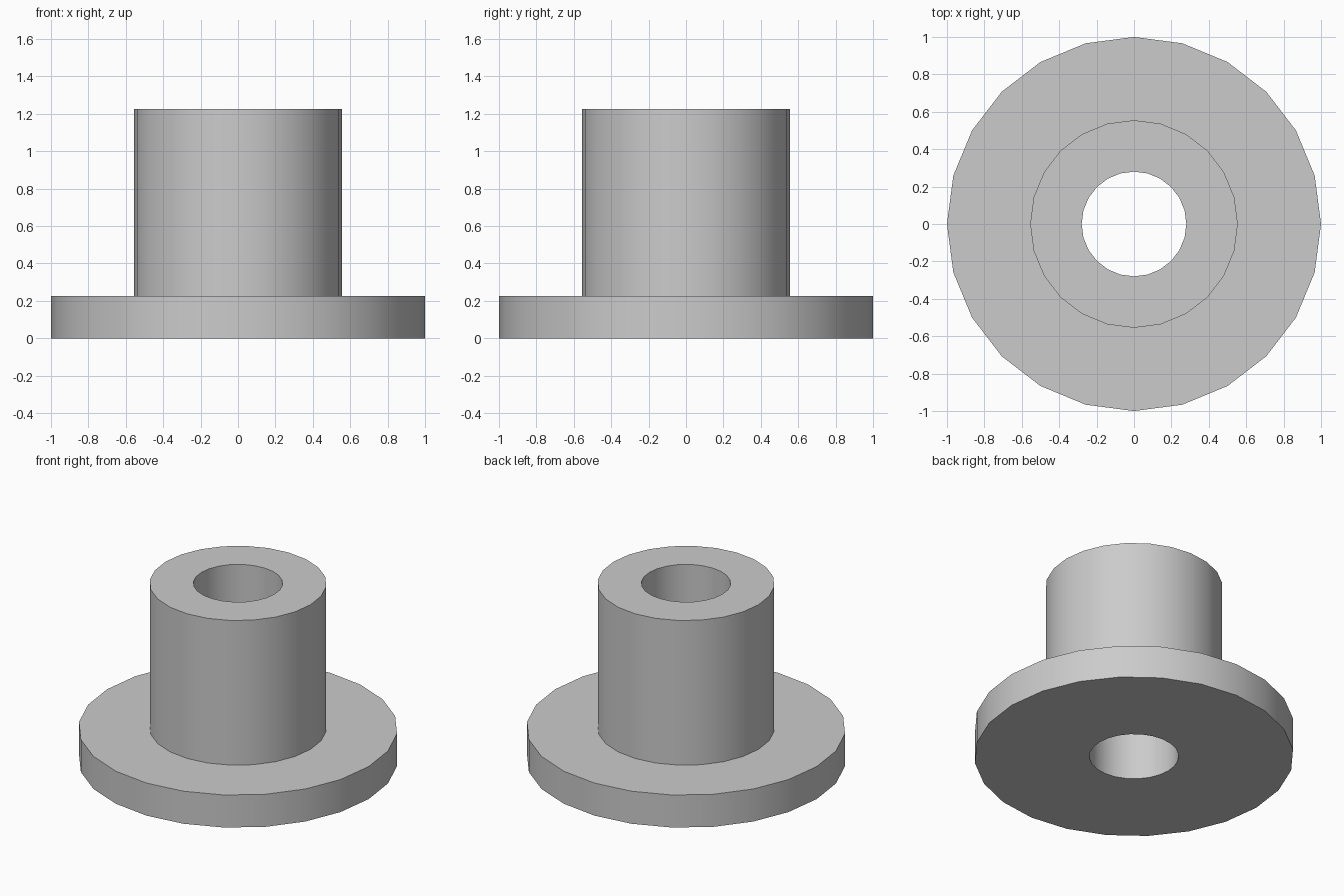
import bpy
import bmesh
import math

SIDES = 24
FLANGE_R, SLEEVE_R, BORE_R = 1.0, 0.555, 0.28
FLANGE_H, TOTAL_H = 0.225, 1.225

cube = bpy.data.objects.get("Cube")
if cube:
    bpy.data.objects.remove(cube, do_unlink=True)

# Plain grey material
grey = bpy.data.materials.new("plain_grey")
grey.use_nodes = True
colour = (0.6, 0.6, 0.6, 1.0)
grey.diffuse_color = colour
grey.node_tree.nodes["Principled BSDF"].inputs["Base Color"].default_value = colour

# Closed cross-section of the bushing: flange, sleeve and through bore
profile = [
    (BORE_R, 0), (FLANGE_R, 0), (FLANGE_R, FLANGE_H),
    (SLEEVE_R, FLANGE_H), (SLEEVE_R, TOTAL_H), (BORE_R, TOTAL_H),
]

# Revolve the section around z
bm = bmesh.new()
verts = [bm.verts.new((r, 0, z)) for r, z in profile]
edges = [bm.edges.new((v, verts[(i + 1) % len(verts)])) for i, v in enumerate(verts)]
bmesh.ops.spin(bm, geom=verts + edges, cent=(0, 0, 0), axis=(0, 0, 1),
               angle=math.tau, steps=SIDES, use_merge=True)
bmesh.ops.remove_doubles(bm, verts=bm.verts, dist=0.0001)
bmesh.ops.recalc_face_normals(bm, faces=bm.faces)

mesh = bpy.data.meshes.new("flanged_bushing")
bm.to_mesh(mesh)
bm.free()
mesh.materials.append(grey)
bushing = bpy.data.objects.new("flanged_bushing", mesh)
bpy.context.collection.objects.link(bushing)

# Smooth walls, crisp rims
bpy.ops.object.select_all(action='DESELECT')
bushing.select_set(True)
bpy.context.view_layer.objects.active = bushing
bpy.ops.object.shade_smooth_by_angle(angle=math.radians(30))
